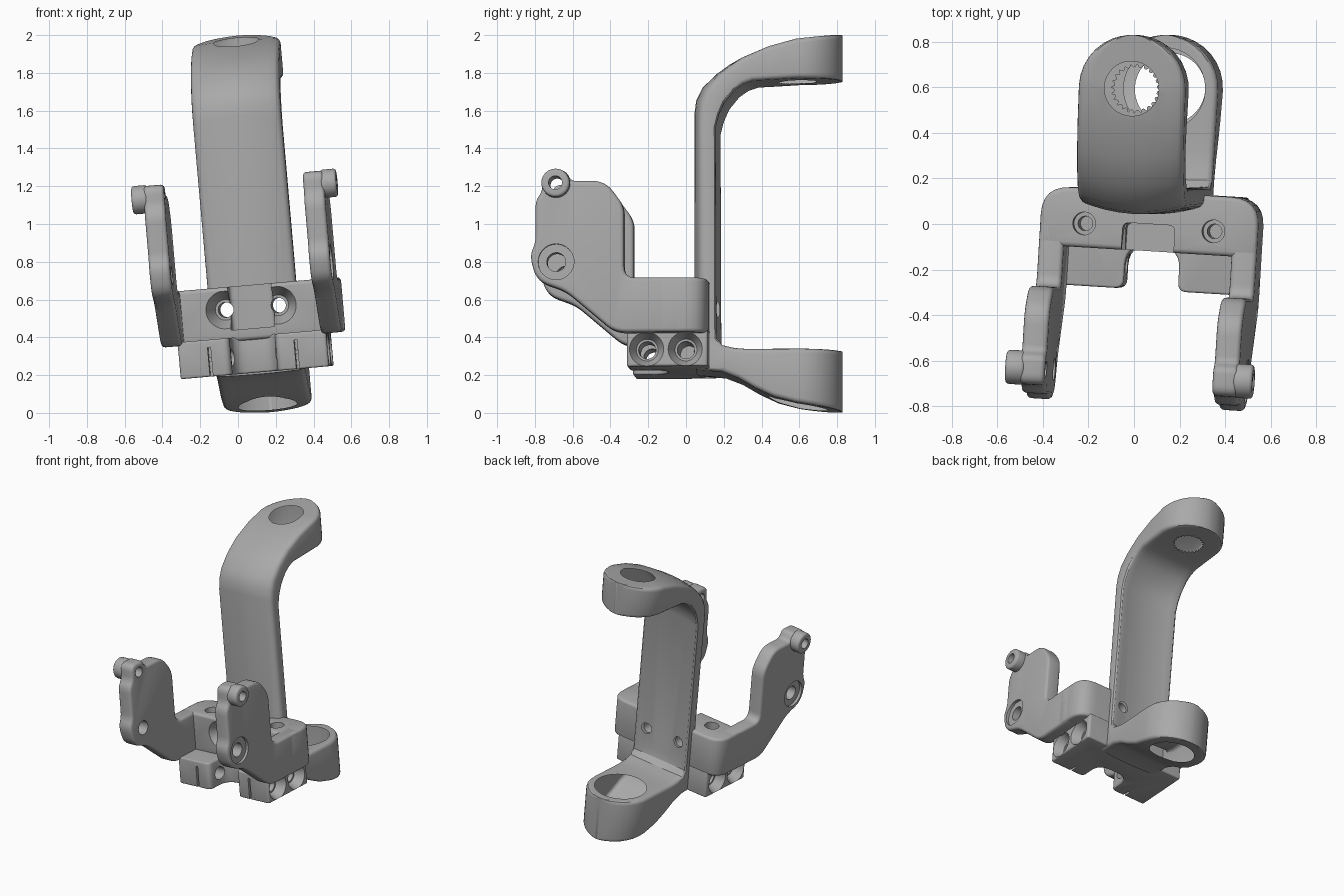
import bpy, bmesh, math
from mathutils import Matrix, Vector

if "Cube" in bpy.data.objects:
    bpy.data.objects.remove(bpy.data.objects["Cube"], do_unlink=True)

grey = bpy.data.materials.new("machined_grey")
grey.use_nodes = True
COLOUR = (0.4, 0.4, 0.4, 1)
grey.diffuse_color = COLOUR
grey.node_tree.nodes["Principled BSDF"].inputs["Base Color"].default_value = COLOUR

parts = []


def make(name, bm, bevel=0.0, part=True):
    bmesh.ops.recalc_face_normals(bm, faces=bm.faces[:])
    me = bpy.data.meshes.new(name)
    bm.to_mesh(me)
    bm.free()
    ob = bpy.data.objects.new(name, me)
    bpy.context.collection.objects.link(ob)
    if part:
        me.materials.append(grey)
        parts.append(ob)
    else:
        ob.hide_render = True
    if bevel:
        m = ob.modifiers.new("bevel", 'BEVEL')
        m.width, m.segments = bevel, 3
        m.limit_method, m.angle_limit = 'ANGLE', math.radians(40)
        m.use_clamp_overlap = False
        apply(ob, m)
    return ob


def apply(ob, mod):
    bpy.ops.object.select_all(action='DESELECT')
    bpy.context.view_layer.objects.active = ob
    ob.select_set(True)
    bpy.ops.object.modifier_apply(modifier=mod.name)


def rounded(points, n=6):
    """Round each corner (a, b, setback) with a small curve."""
    out = []
    for i, (a, b, s) in enumerate(points):
        p = Vector((a, b))
        if not s:
            out.append(p)
            continue
        q = Vector(points[i - 1][:2])
        r = Vector(points[(i + 1) % len(points)][:2])
        p0 = p + (q - p).normalized() * min(s, (q - p).length * .48)
        p1 = p + (r - p).normalized() * min(s, (r - p).length * .48)
        for k in range(n + 1):
            t = k / n
            out.append(p0 * (1 - t) ** 2 + p * 2 * t * (1 - t) + p1 * t * t)
    return out


def prism(name, outline, axis, lo, hi, bevel=0.0, part=True):
    """Extrude a (y, z) outline along x, or an (x, y) outline along z."""
    bm = bmesh.new()
    rings = [[bm.verts.new((h, a, b) if axis == 'x' else (a, b, h)) for a, b in outline]
             for h in (lo, hi)]
    bm.faces.new(rings[0])
    bm.faces.new(rings[1])
    for i in range(len(outline)):
        j = i - 1
        bm.faces.new((rings[0][j], rings[0][i], rings[1][i], rings[1][j]))
    return make(name, bm, bevel, part)


def cone(name, a, b, r1, r2=None, bevel=0.0, part=False):
    a, b = Vector(a), Vector(b)
    bm = bmesh.new()
    mat = Matrix.Translation((a + b) / 2) @ (b - a).to_track_quat('Z', 'Y').to_matrix().to_4x4()
    bmesh.ops.create_cone(bm, cap_ends=True, segments=40, radius1=r1,
                          radius2=r1 if r2 is None else r2, depth=(b - a).length, matrix=mat)
    return make(name, bm, bevel, part)


def cut(cutter, *targets):
    for ob in targets:
        m = ob.modifiers.new("cut", 'BOOLEAN')
        m.operation, m.solver, m.object = 'DIFFERENCE', 'EXACT', cutter
        apply(ob, m)
    bpy.data.objects.remove(cutter, do_unlink=True)


# Yoke: one sweep from the upper eye, down the strap, to the lower eye.
# Each station: outer (y, z), inner (y, z), half width, outer crown, inner hollow
W, EYE = 0.235, 0.595
stations = []
angles = [math.radians(v) for v in (88, 82, 74, 65, 55, 44, 33, 22, 11, 0)]
for t in angles:
    y = EYE + W * math.sin(t)
    stations.append((y, 1.975 + .11 * (y - EYE), y, 1.757, W * math.cos(t), 0.01, 0))
bend = [(.45, 1.94, .47, 1.75, .015, 0), (.3, 1.88, .37, 1.745, .02, 0),
        (.23, 1.842, .315, 1.73, .03, .005), (.17, 1.8, .265, 1.70, .035, .01),
        (.09, 1.725, .205, 1.64, .045, .02), (.055, 1.655, .168, 1.58, .05, .03),
        (.045, 1.58, .15, 1.51, .05, .03), (.045, .42, .15, .42, .05, .03),
        (.045, .3, .162, .37, .04, .02), (.06, .205, .2, .335, .01, .01),
        (.2, .2, .27, .325, 0, 0), (.29, .165, .33, .32, 0, 0),
        (.38, .112, .4, .32, 0, 0), (.48, .065, .48, .32, 0, 0)]
stations += [(a, b, c, d, W, ko, ki) for a, b, c, d, ko, ki in bend]
for t in reversed(angles):
    y = EYE + W * math.sin(t)
    stations.append((y, .035 - .15 * (y - EYE), y, .32, W * math.cos(t), 0, 0))

bm = bmesh.new()
rings = []
for oy, oz, iy, iz, w, ko, ki in stations:
    o, i = Vector((0, oy, oz)), Vector((0, iy, iz))
    d = (i - o).normalized()
    r = min(.025, w * .4)
    # half section from the middle to the edge: (x, inset at the corner)
    side = [(w * .25, 0), (w * .5, 0), (w * .75, 0), (w - r, 0), (w - .5 * r, .13 * r),
            (w - .13 * r, .5 * r), (w, r)]
    xs = [(-x, e) for x, e in reversed(side)] + [(0, 0)] + side
    loop = [o + d * (ko * (x / W) ** 2 + e) + Vector((x, 0, 0)) for x, e in xs]
    loop += [i + d * (ki * (x / W) ** 2 - e) + Vector((x, 0, 0)) for x, e in reversed(xs)]
    rings.append([bm.verts.new(p) for p in loop])
for a, b in zip(rings, rings[1:]):
    for k in range(len(a)):
        bm.faces.new((a[k - 1], a[k], b[k], b[k - 1]))
bm.faces.new(rings[0])
bm.faces.new(rings[-1])
yoke = make("yoke", bm)

# Bores of the two eyes, with a toothed socket under the upper one
cut(cone("c", (0, EYE, 1.91), (0, EYE, 2.1), .12), yoke)
cut(cone("c", (0, EYE, 1.6), (0, EYE, 2.1), .06), yoke)
teeth = []
for k in range(72):
    rad = .108 if k % 3 == 0 else .094
    teeth.append((rad * math.cos(k * math.tau / 72), EYE + rad * math.sin(k * math.tau / 72)))
cut(prism("c", teeth, 'z', 1.7, 1.835, part=False), yoke)
cut(cone("c", (0, EYE, -.2), (0, EYE, .5), .155), yoke)
cut(cone("c", (0, EYE, .23), (0, EYE, .5), .18), yoke)

# Clamp crossbar with rounded back corners
bar = prism("clamp_crossbar", rounded([(-.48, -.12, 0), (.48, -.12, 0), (.48, .14, .13),
                                       (-.48, .14, .13)]), 'z', .39, .68, .02)
# Lower clamp block with a front notch
block = prism("clamp_block", rounded([
    (-.395, -.29, .02), (-.12, -.29, .04), (-.12, -.1, .09), (.12, -.1, .09),
    (.12, -.29, .04), (.395, -.29, .02), (.395, .14, .02), (-.395, .14, .02)]),
    'z', .215, .41, .01)

# Pocket in the middle of the crossbar
cut(prism("c", rounded([(-.115, -.3, 0), (.115, -.3, 0), (.115, 0, .03), (-.115, 0, .03)]),
          'z', .45, .8, part=False), bar)

for s in (-1, 1):
    # Front screws, running through the strap
    cut(cone("c", (s * .14, -.13, .56), (s * .14, -.03, .56), .105, .055), bar)
    cut(cone("c", (s * .14, -.2, .56), (s * .14, .3, .56), .04), bar, yoke)
    # Top screws
    cut(cone("c", (s * .285, -.015, .62), (s * .285, -.015, .8), .05), bar)
    cut(cone("c", (s * .285, -.015, .5), (s * .285, -.015, .8), .032), bar)
    # Side screws and front slits of the block
    for y in (-.185, .02):
        cut(cone("c", (s * .41, y, .305), (s * .33, y, .305), .098, .058), block)
        cut(cone("c", (s * .5, y, .305), (s * .05, y, .305), .046), block)
    cut(prism("c", [(s * .23 - .008, -.4), (s * .23 + .008, -.4), (s * .23 + .008, -.23),
                    (s * .23 - .008, -.23)], 'z', .1, .37, part=False), block)

# Side arms with a recessed pivot hole and a peg
arm_outline = rounded([
    (0, .39, 0), (0, .68, 0), (-.30, .68, .06), (-.30, 1.06, .05), (-.40, 1.195, .07),
    (-.58, 1.195, .025), (-.61, 1.25, .025), (-.73, 1.25, .05), (-.735, 1.14, .03),
    (-.77, 1.09, .04), (-.77, .87, .03), (-.80, .80, .05), (-.765, .665, .07),
    (-.61, .61, .05), (-.35, .39, .06)])
for s, word in ((1, "left"), (-1, "right")):
    arm = prism(word + "_arm", arm_outline, 'x', s * .37, s * .48, .02)
    peg = cone(word + "_peg", (s * .46, -.66, 1.18), (s * .545, -.66, 1.18), .075,
               bevel=.015, part=True)
    cut(cone("c", (s * .3, -.66, 1.18), (s * .7, -.66, 1.18), .036), arm, peg)
    cut(cone("c", (s * .46, -.66, .765), (s * .6, -.66, .765), .095), arm)
    cut(cone("c", (s * .2, -.66, .765), (s * .6, -.66, .765), .05), arm)

# Lean and turn the whole bracket, then smooth it
pose = (Matrix.Translation((.125, 0, 0)) @ Matrix.Rotation(math.radians(-5), 4, 'Y')
        @ Matrix.Rotation(math.radians(-3.5), 4, 'Z'))
bpy.ops.object.select_all(action='DESELECT')
for ob in parts:
    ob.data.transform(pose)
    ob.select_set(True)
bpy.context.view_layer.objects.active = parts[0]
bpy.ops.object.shade_smooth_by_angle(angle=math.radians(32))
